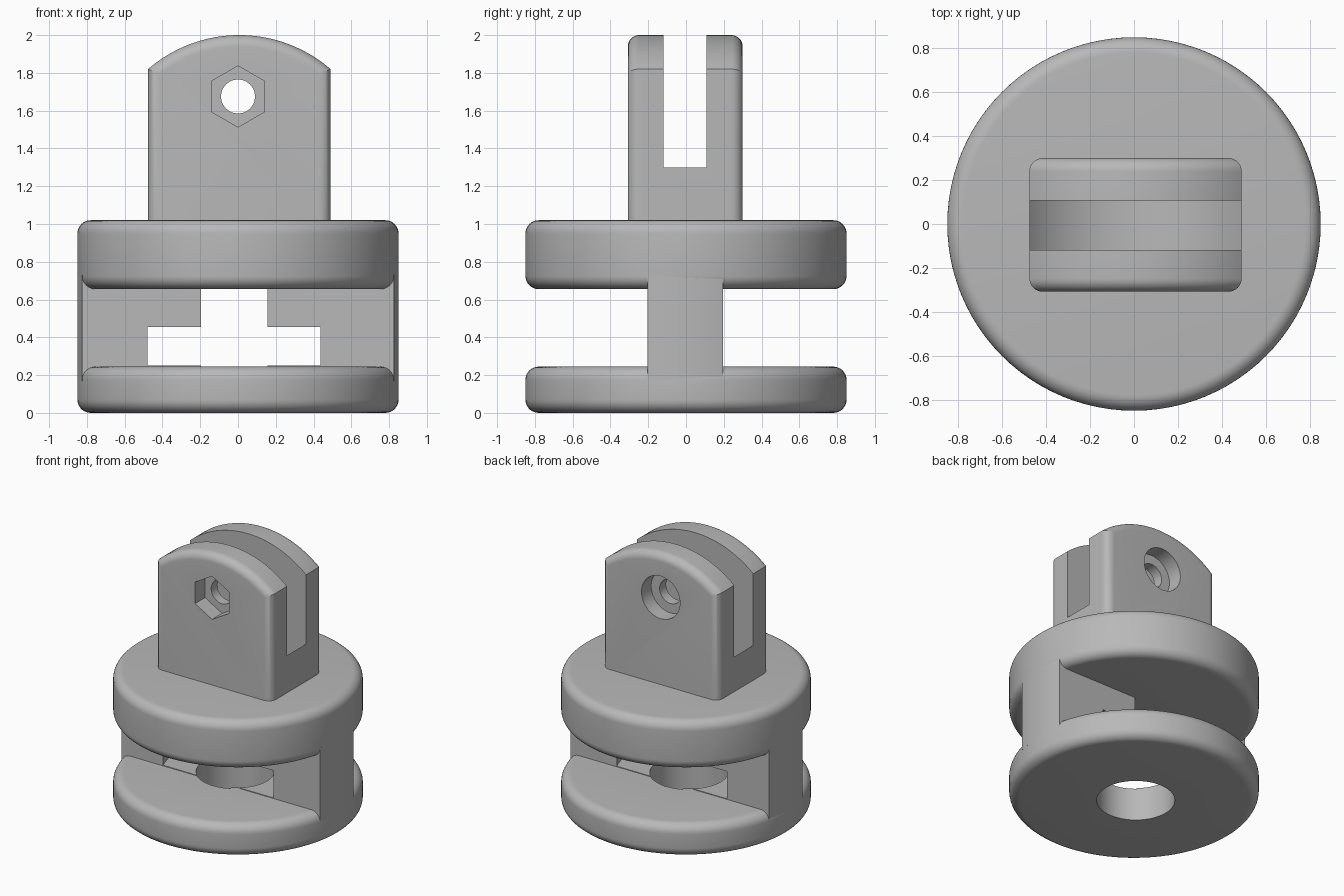
import bpy, bmesh, math
from mathutils import Matrix, Vector

if "Cube" in bpy.data.objects:
    bpy.data.objects.remove(bpy.data.objects["Cube"])

grey = bpy.data.materials.new("plain grey")
grey.use_nodes = True
grey.diffuse_color = (0.48, 0.48, 0.48, 1)
grey.node_tree.nodes["Principled BSDF"].inputs["Base Color"].default_value = (0.48, 0.48, 0.48, 1)


def prism(name, outline, axis, low, high, bevel=None):
    """Extrude a 2D outline along z, or along y with the outline in xz."""
    bm = bmesh.new()
    place = (lambda p, h: (p[0], p[1], h)) if axis == "z" else (lambda p, h: (p[0], h, p[1]))
    face = bm.faces.new([bm.verts.new(place(p, low)) for p in outline])
    ext = bmesh.ops.extrude_face_region(bm, geom=[face])
    shift = (0, 0, high - low) if axis == "z" else (0, high - low, 0)
    bmesh.ops.translate(bm, verts=[v for v in ext["geom"] if isinstance(v, bmesh.types.BMVert)], vec=shift)
    bmesh.ops.recalc_face_normals(bm, faces=bm.faces[:])
    if bevel:
        rule, size = bevel
        bmesh.ops.bevel(bm, geom=[e for e in bm.edges if rule(e)], offset=size,
                        segments=8, profile=0.5, affect="EDGES")
    mesh = bpy.data.meshes.new(name)
    bm.to_mesh(mesh)
    bm.free()
    obj = bpy.data.objects.new(name, mesh)
    bpy.context.collection.objects.link(obj)
    mesh.materials.append(grey)
    return obj


def ring(cx, cy, r, count=96, start=0.0):
    return [(cx + r * math.cos(start + math.tau * i / count),
             cy + r * math.sin(start + math.tau * i / count)) for i in range(count)]


def cut(obj, cutters):
    """Subtract the cutters, bake the result and discard them."""
    for c in cutters:
        c.hide_render = True
        mod = obj.modifiers.new("cut", "BOOLEAN")
        mod.operation, mod.solver, mod.object = "DIFFERENCE", "EXACT", c
    bpy.context.view_layer.update()
    graph = bpy.context.evaluated_depsgraph_get()
    baked = bpy.data.meshes.new_from_object(obj.evaluated_get(graph))
    obj.modifiers.clear()
    obj.data = baked
    for c in cutters:
        bpy.data.objects.remove(c)


def rim(e):
    return abs(e.verts[0].co.z - e.verts[1].co.z) < 1e-5


def stem_edge(e):
    a, b = (v.co for v in e.verts)
    return abs(a.y - b.y) < 1e-5 and max(a.z, b.z) > 1.0


R = 0.85
SOCKET_X, SOCKET_Y = -0.02, -0.005
HOLE = ring(SOCKET_X, SOCKET_Y, 0.266)

# Rounded discs
lower_disc = prism("lower_disc", ring(0, 0, R), "z", 0, 0.245, (rim, 0.07))
upper_disc = prism("upper_disc", ring(0, 0, R), "z", 0.655, 1.02, (rim, 0.07))
cut(lower_disc, [prism("hole_cutter", HOLE, "z", -0.1, 0.4)])

# Web joining the discs, with a round socket and its narrower neck
half, r_web = 0.2, R - 0.001
swing = math.asin(half / r_web)
angles = [-swing + 2 * swing * i / 16 for i in range(17)]
outline = [(r_web * math.cos(a + turn), r_web * math.sin(a + turn) - 0.005)
           for turn in (0, math.pi) for a in angles]
web = prism("connecting_web", outline, "z", 0.17, 0.73)
cut(web, [prism("neck_cutter", HOLE, "z", 0.1, 0.67),
          prism("socket_cutter", ring(SOCKET_X, SOCKET_Y, 0.5), "z", 0.25, 0.455)])

# Clevis with an arched top
cx, half_w, shoulder, crown = 0.007, 0.483, 1.82, 2.0
rise = crown - shoulder
arc_r = (half_w ** 2 + rise ** 2) / (2 * rise)
span = math.asin(half_w / arc_r)
arch = [(cx + arc_r * math.sin(span * (1 - i / 16)),
         crown - arc_r + arc_r * math.cos(span * (1 - i / 16))) for i in range(33)]
profile = [(cx - half_w, 0.96), (cx + half_w, 0.96)] + arch
clevis = prism("clevis", profile, "y", -0.308, 0.3, (stem_edge, 0.06))

# Round clearance slot, pin hole, hexagonal nut pocket and screw head pocket
PIN_Z = 1.675
cut(clevis, [prism("slot_cutter", ring(0, PIN_Z, 0.617, 128), "y", -0.118, 0.108),
             prism("pin_cutter", ring(0, PIN_Z, 0.09, 48), "y", -0.5, 0.5),
             prism("nut_cutter", ring(0, PIN_Z, 0.162, 6, math.pi / 2), "y", -0.5, -0.19),
             prism("head_cutter", ring(0, PIN_Z, 0.16, 64), "y", 0.185, 0.5)])

# Smooth shading with sharp edges kept
for obj in (lower_disc, upper_disc, web, clevis):
    bpy.ops.object.select_all(action="DESELECT")
    obj.select_set(True)
    bpy.context.view_layer.objects.active = obj
    bpy.ops.object.shade_smooth_by_angle(angle=math.radians(30))
